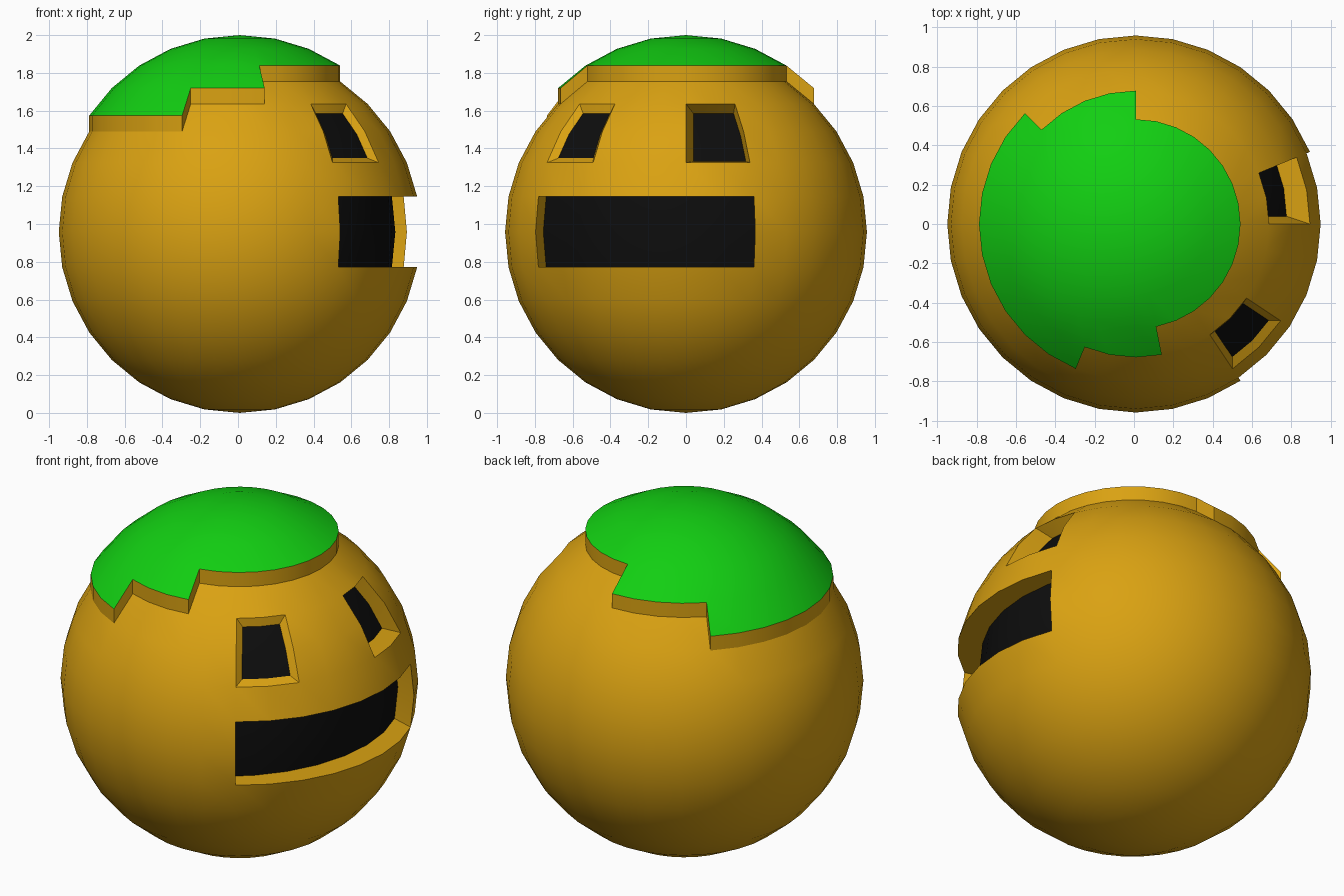
import bpy
import bmesh
from math import atan2, acos, degrees, radians
from mathutils import Vector

cube = bpy.data.objects.get("Cube")
if cube:
    bpy.data.objects.remove(cube, do_unlink=True)

RADIUS = 0.958
CAP_HEIGHT = 0.084


def material(name, colour):
    mat = bpy.data.materials.new(name)
    mat.use_nodes = True
    mat.diffuse_color = (*colour, 1)
    bsdf = next(n for n in mat.node_tree.nodes if n.type == 'BSDF_PRINCIPLED')
    bsdf.inputs["Base Color"].default_value = (*colour, 1)
    bsdf.inputs["Roughness"].default_value = 0.6
    return mat


materials = [material("orange_skin", (0.70, 0.36, 0.006)),
             material("green_cap", (0.006, 0.62, 0.006)),
             material("black_features", (0.004, 0.004, 0.004))]
ORANGE, GREEN, BLACK = range(3)

# Head: a ball of 32 segments and 16 rings
bm = bmesh.new()
bmesh.ops.create_uvsphere(bm, u_segments=32, v_segments=16, radius=RADIUS)
STEP = 11.25


def cell(face):
    """Ring counted from the top, and azimuth in degrees from +x."""
    c = face.calc_center_median()
    return degrees(acos(c.z / c.length)) / STEP, degrees(atan2(c.y, c.x))


cells = [(f, *cell(f)) for f in bm.faces]


def patch(ring_from, ring_to, az_from, az_to):
    return [f for f, ring, az in cells
            if ring_from < ring < ring_to and az_from < az < az_to]


def cap_rings(az):
    """How many rings the stepped cap covers at an azimuth."""
    az %= 360
    if 135 < az < 247.5:
        return 5
    if 90 < az < 281.25:
        return 4
    return 3


def extrude(faces, colour, scale, move):
    """Extrude a patch, scale it about its middle, move and colour it."""
    result = bmesh.ops.extrude_face_region(bm, geom=faces)["geom"]
    left = [f for f in faces if f.is_valid]
    if left:
        bmesh.ops.delete(bm, geom=left, context='FACES_ONLY')
    verts = [g for g in result if isinstance(g, bmesh.types.BMVert)]
    middle = sum((v.co for v in verts), Vector()) / len(verts)
    for v in verts:
        v.co = middle + (v.co - middle) * scale + Vector(move)
    for g in result:
        if isinstance(g, bmesh.types.BMFace):
            g.material_index = colour


cap = [f for f, ring, az in cells if ring < cap_rings(az)]
left_eye = patch(4, 6, 0, 22.5)
right_eye = patch(4, 6, -56.25, -33.75)
mouth = patch(7, 9, -56.25, 22.5)

# Raised cap, then the sunken eyes and mouth
extrude(cap, GREEN, 1, (0, 0, CAP_HEIGHT))
extrude(left_eye, BLACK, 0.82, (-0.097, 0.012, -0.023))
extrude(right_eye, BLACK, 0.76, (-0.015, 0.015, -0.014))
extrude(mouth, BLACK, 1, (-0.134, 0.041, 0))

# Stand on the ground; the mouth opening shifts the centre slightly
bmesh.ops.translate(bm, verts=bm.verts, vec=(0.009, 0, RADIUS))

mesh = bpy.data.meshes.new("head")
bm.to_mesh(mesh)
bm.free()
for mat in materials:
    mesh.materials.append(mat)
head = bpy.data.objects.new("head", mesh)
bpy.context.collection.objects.link(head)

for obj in bpy.context.selected_objects:
    obj.select_set(False)
head.select_set(True)
bpy.context.view_layer.objects.active = head
bpy.ops.object.shade_smooth_by_angle(angle=radians(20))
